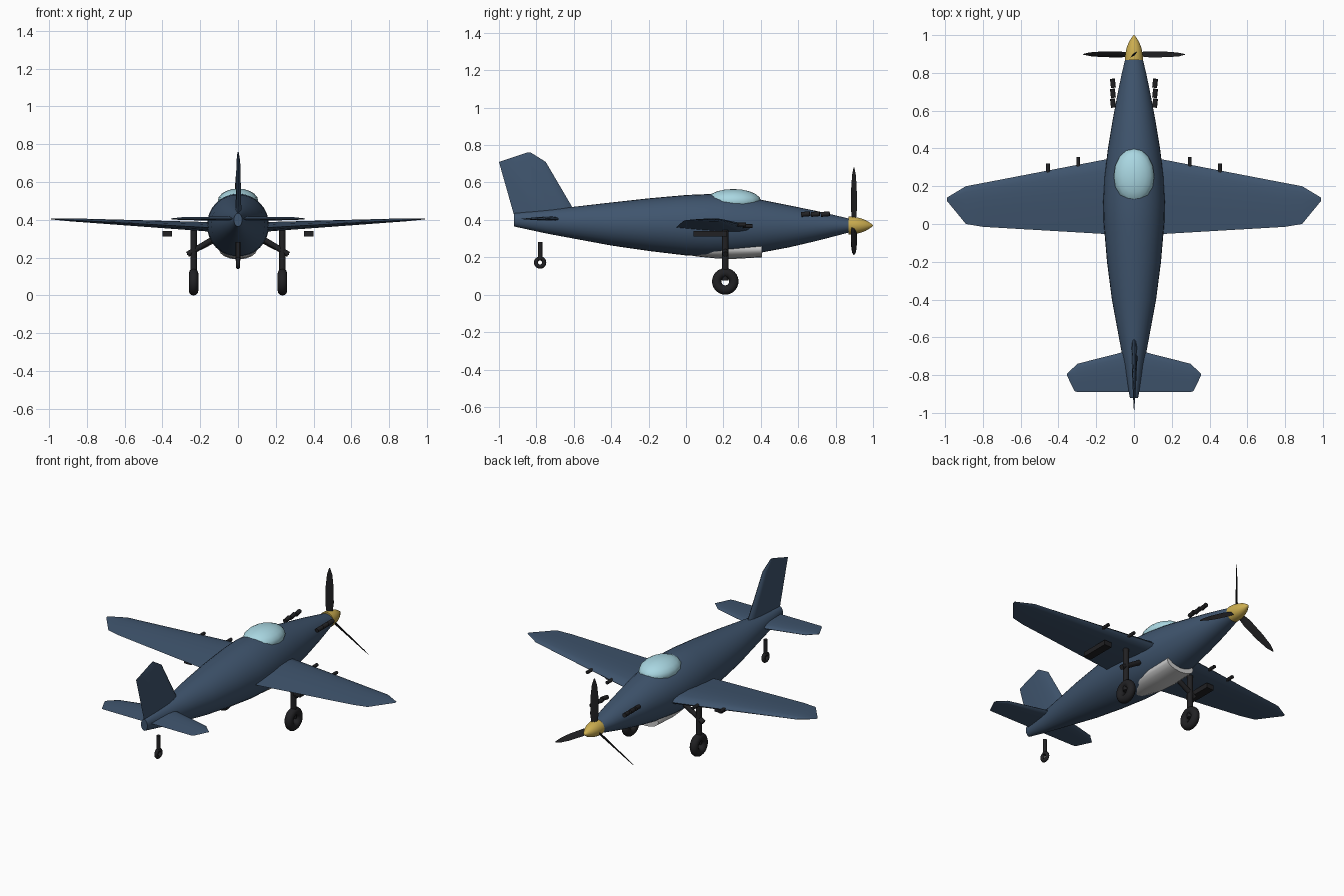
import bpy, bmesh, math
from mathutils import Vector, Matrix

if "Cube" in bpy.data.objects:
    bpy.data.objects.remove(bpy.data.objects["Cube"])


def material(name, rgb):
    m = bpy.data.materials.new(name)
    m.diffuse_color = (*rgb, 1)
    m.use_nodes = True
    m.node_tree.nodes["Principled BSDF"].inputs["Base Color"].default_value = m.diffuse_color
    return m


NAVY = material("navy", (0.05, 0.09, 0.155))
BLACK = material("black", (0.015, 0.015, 0.017))
GOLD = material("gold", (0.6, 0.42, 0.08))
GLASS = material("glass", (0.40, 0.68, 0.76))


def finish(bm, name, mat=None, mirror=False, angle=40):
    bmesh.ops.recalc_face_normals(bm, faces=bm.faces)
    me = bpy.data.meshes.new(name)
    bm.to_mesh(me)
    bm.free()
    ob = bpy.data.objects.new(name, me)
    bpy.context.collection.objects.link(ob)
    if mat:
        me.materials.append(mat)
    bpy.ops.object.select_all(action='DESELECT')
    ob.select_set(True)
    bpy.context.view_layer.objects.active = ob
    bpy.ops.object.shade_smooth_by_angle(angle=math.radians(angle))
    if mirror:
        ob.modifiers.new("mirror", 'MIRROR').use_mirror_merge = False
    return ob


def loft(bm, rings, closed=False):
    """Skin a list of equal-length point rings, capped unless closed."""
    vs = [[bm.verts.new(p) for p in r] for r in rings]
    n = len(vs[0])
    pairs = list(zip(vs, vs[1:])) + ([(vs[-1], vs[0])] if closed else [])
    for a, b in pairs:
        for i in range(n):
            j = (i + 1) % n
            bm.faces.new((a[i], a[j], b[j], b[i]))
    if not closed:
        bm.faces.new(vs[0])
        bm.faces.new(vs[-1])


def ellipse(y, z, rx, rz, n=32):
    return [Vector((rx * math.cos(2 * math.pi * i / n), y, z + rz * math.sin(2 * math.pi * i / n)))
            for i in range(n)]


def rod(bm, a, b, r, n=12):
    a, b = Vector(a), Vector(b)
    mat = Matrix.Translation((a + b) / 2) @ (b - a).to_track_quat('Z', 'Y').to_matrix().to_4x4()
    bmesh.ops.create_cone(bm, cap_ends=True, segments=n, radius1=r, radius2=r,
                          depth=(b - a).length, matrix=mat)


def tyre(bm, c, major, minor, n=24, m=12):
    rings = []
    for i in range(n):
        a = 2 * math.pi * i / n
        ring = []
        for j in range(m):
            t = 2 * math.pi * j / m
            r = major + minor * math.cos(t)
            ring.append(Vector(c) + Vector((minor * math.sin(t), r * math.cos(a), r * math.sin(a))))
        rings.append(ring)
    loft(bm, rings, True)


FOIL = [(0, 0), (.04, .33), (.15, .52), (.35, .58), (.65, .35), (1, 0),
        (.65, -.25), (.35, -.42), (.15, -.42), (.04, -.27)]


def foil(s, le, te, t, base):
    return [Vector((s, le + (te - le) * u, base + t * v)) for u, v in FOIL]


# fuselage: y, half width, bottom z, top z
bm = bmesh.new()
body = [(-.92, .022, .365, .435), (-.75, .052, .328, .453), (-.6, .08, .30, .470),
        (-.4, .117, .263, .493), (-.2, .143, .234, .515), (0, .160, .210, .533),
        (.12, .164, .204, .538), (.25, .157, .208, .530), (.4, .138, .225, .508),
        (.55, .113, .253, .478), (.7, .085, .288, .447), (.8, .064, .314, .424), (.88, .045, .335, .405)]
loft(bm, [ellipse(y, (b + t) / 2, w, (t - b) / 2) for y, w, b, t in body])
finish(bm, "fuselage", NAVY)

# spinner
bm = bmesh.new()
loft(bm, [ellipse(y, .37, r, r, 24) for y, r in
          [(.868, .048), (.90, .046), (.93, .040), (.96, .029), (.985, .014), (1, .002)]])
finish(bm, "spinner", GOLD, angle=50)

# propeller: three pitched blades
bm = bmesh.new()
chord, thick = Vector((.74, .67, 0)), Vector((-.67, .74, 0))
for k in range(3):
    turn = Matrix.Rotation(2 * math.pi * k / 3, 3, 'Y')
    rings = []
    for r, w, t in [(.02, .015, .007), (.09, .024, .006), (.2, .022, .004), (.27, .015, .003), (.31, .003, .001)]:
        rings.append([turn @ (chord * (w * a) + thick * (t * b) + Vector((0, 0, r))) + Vector((0, .898, .37))
                      for a, b in [(1, 0), (0, 1), (-1, 0), (0, -1)]])
    loft(bm, rings)
finish(bm, "propeller", BLACK, angle=30)

# canopy
bm = bmesh.new()
bmesh.ops.create_uvsphere(bm, u_segments=16, v_segments=10, radius=1, matrix=Matrix.Translation(
    (0, .253, .50)) @ Matrix.Diagonal((.107, .148, .065, 1)))
finish(bm, "canopy", GLASS, angle=60)

# wings
bm = bmesh.new()
loft(bm, [foil(x, le, te, t, .351 + .054 * x) for x, le, te, t in
          [(.03, .365, -.06, .056), (.8, .217, -.015, .02), (.89, .2, 0, .016), (.99, .14, .122, .004)]])
finish(bm, "wings", NAVY, True)

# tailplane
bm = bmesh.new()
loft(bm, [foil(x, le, te, t, .405) for x, le, te, t in
          [(.005, -.665, -.89, .024), (.3, -.74, -.89, .015), (.315, -.755, -.885, .012), (.355, -.792, -.802, .004)]])
finish(bm, "tailplane", NAVY, True)

# tail fin: the same section turned upright
bm = bmesh.new()
loft(bm, [[Vector((p.z, p.y, p.x)) for p in foil(z, le, te, t, 0)] for z, le, te, t in
          [(.42, -.58, -.918, .032), (.71, -.75, -1, .02), (.76, -.83, -.85, .006)]])
finish(bm, "tail_fin", NAVY)

# belly scoop
bm = bmesh.new()
loft(bm, [ellipse(y, .243, w, .243 - b, 16) for y, w, b in
          [(0, .02, .215), (.06, .06, .204), (.15, .09, .195), (.25, .1, .191), (.405, .095, .200)]])
finish(bm, "belly_scoop", angle=50)

# engine exhaust stubs
bm = bmesh.new()
for y in (.64, .692, .745):
    rod(bm, (.109, y - .023, .429), (.114, y + .023, .433), .013)
finish(bm, "exhaust_stubs", BLACK, True)

# wing guns
bm = bmesh.new()
for x, y, z in [(.295, .355, .367), (.455, .32, .375)]:
    rod(bm, (x, y - .1, z), (x, y, z), .01)
finish(bm, "wing_guns", BLACK, True)

# underwing racks
bm = bmesh.new()
bmesh.ops.create_cube(bm, size=1, matrix=Matrix.Translation((.375, .13, .326)) @ Matrix.Diagonal((.05, .18, .03, 1)))
finish(bm, "wing_racks", BLACK, True)

# main landing gear
bm = bmesh.new()
rod(bm, (.235, .21, .075), (.235, .21, .355), .017)
rod(bm, (.267, .21, .217), (.11, .21, .312), .015)
finish(bm, "main_gear_struts", BLACK, True)
bm = bmesh.new()
tyre(bm, (.235, .21, .071), .046, .025)
finish(bm, "main_wheels", BLACK, True)

# tail wheel
bm = bmesh.new()
rod(bm, (0, -.78, .185), (0, -.78, .282), .012)
finish(bm, "tail_strut", BLACK)
bm = bmesh.new()
tyre(bm, (0, -.78, .172), .022, .011)
finish(bm, "tail_wheel", BLACK)
